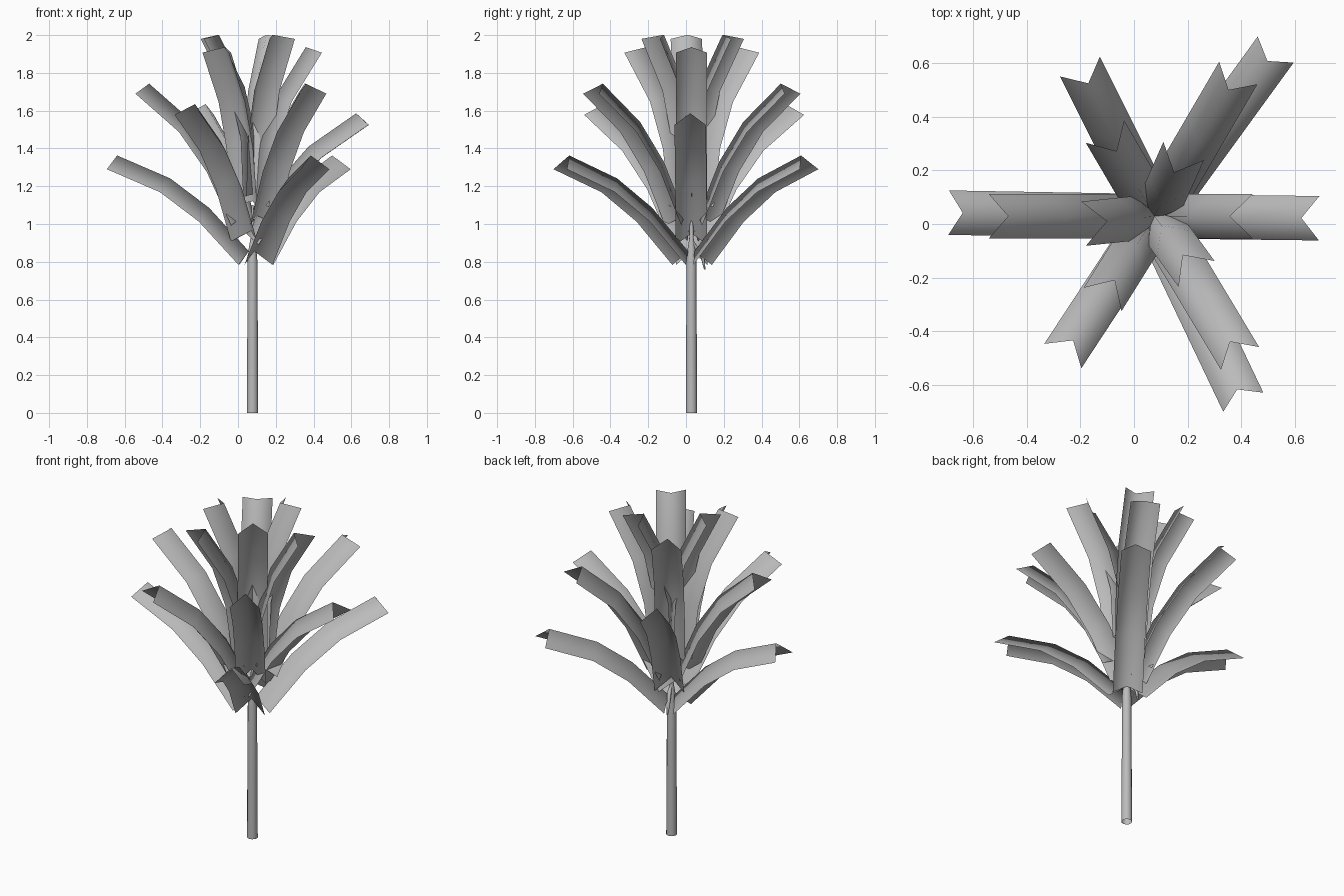
import bpy, bmesh
from math import cos, sin, radians
from mathutils import Matrix, Vector

cube = bpy.data.objects.get("Cube")
if cube:
    bpy.data.objects.remove(cube)

CENTRE = Vector((0.077, 0.029, 0))

grey = bpy.data.materials.new("plant grey")
grey.use_nodes = True
grey.diffuse_color = (0.5, 0.5, 0.5, 1)
grey.node_tree.nodes["Principled BSDF"].inputs["Base Color"].default_value = (0.5, 0.5, 0.5, 1)


def add_object(name, bm):
    mesh = bpy.data.meshes.new(name)
    bm.to_mesh(mesh)
    bm.free()
    mesh.materials.append(grey)
    for face in mesh.polygons:
        face.use_smooth = True
    obj = bpy.data.objects.new(name, mesh)
    bpy.context.collection.objects.link(obj)
    return obj


def loft(bm, rows, closed=False):
    """Bridge neighbouring rows of points with quads."""
    rows = [[bm.verts.new(p) for p in row] for row in rows]
    count = len(rows[0])
    for low, high in zip(rows, rows[1:]):
        for i in range(count if closed else count - 1):
            j = (i + 1) % count
            bm.faces.new((low[i], low[j], high[j], high[i]))


# Arched frond: a folded strip with the ridge on top
ARCH = [(0, 0), (0.305, 0.062), (0.563, 0.067), (0.862, 0)]
HALF_WIDTH, FOLD = 0.083, 0.09


def frond(name, azimuth, tilt, tip_radius, tip_height):
    bm = bmesh.new()
    length = ARCH[-1][0]
    rows = [[(x - length, -HALF_WIDTH, z), (x - length, 0, z + FOLD),
             (x - length, HALF_WIDTH, z)] for x, z in ARCH]
    loft(bm, rows)
    place = (Matrix.Translation(CENTRE) @ Matrix.Rotation(radians(azimuth), 4, "Z")
             @ Matrix.Translation((tip_radius, 0, tip_height))
             @ Matrix.Rotation(radians(-tilt), 4, "Y"))
    bm.transform(place)
    add_object(name, bm)


# Five whorls of three fronds (one frond of the second hangs lower):
# tilt, tip radius, tip height, azimuths
WHORLS = [
    (36, 0.77, 1.29, (54, 179, 295.5)),
    (47.5, 0.615, 1.525, (-0.7,)),
    (51, 0.625, 1.578, (116.5, 236.7)),
    (54, 0.62, 1.69, (59.7, 180, 301)),
    (71, 0.367, 1.907, (0, 120.4, 238)),
    (76, 0.267, 1.98, (66, 186, 306)),
]
for level, (tilt, radius, height, azimuths) in enumerate(WHORLS, 1):
    for number, azimuth in enumerate(azimuths, 1):
        frond(f"frond_{level}_{number}", azimuth, tilt, radius, height)


def stem(name, path, sides=12):
    """Open tube through (x, y, z, radius) points."""
    bm = bmesh.new()
    ring = [radians(360 * i / sides) for i in range(sides)]
    loft(bm, [[CENTRE + Vector((x + r * cos(a), y + r * sin(a), z)) for a in ring]
              for x, y, z, r in path], closed=True)
    add_object(name, bm)


# Trunk with a thin crown shoot and a small hooked offshoot
stem("trunk", [(0, 0, 0, 0.03), (0, 0, 0.4, 0.028), (0, 0, 0.8, 0.026),
               (0, 0, 0.87, 0.02), (0, 0, 0.92, 0.012), (0, 0, 1.1, 0.006)])
stem("offshoot", [(-0.02, 0.07, 0.76, 0.004), (-0.02, 0.06, 0.82, 0.01),
                  (0, 0.02, 0.88, 0.012), (0, 0, 0.92, 0.006)], 8)
